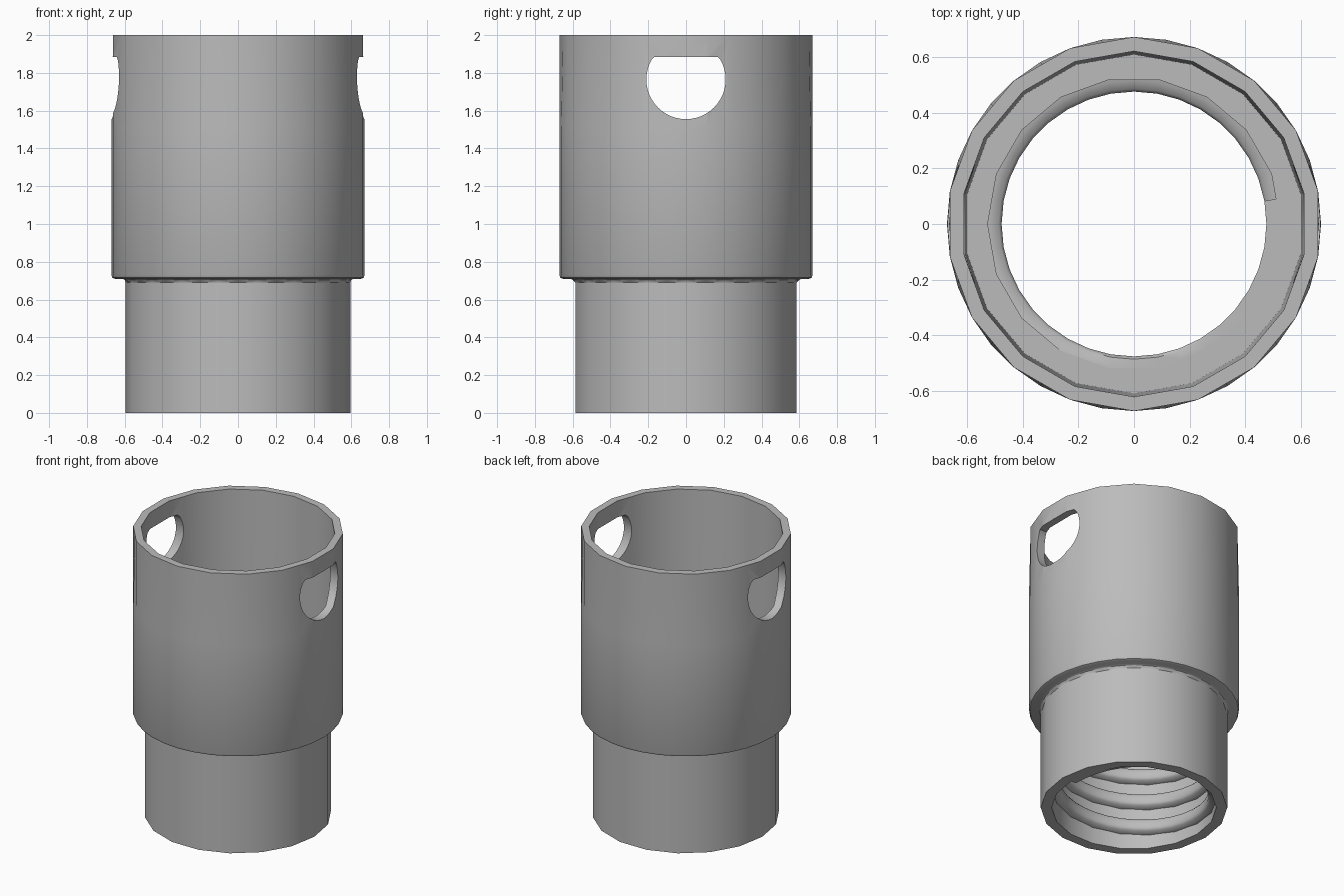
import bpy, bmesh
from math import cos, sin, pi, radians

cube = bpy.data.objects.get("Cube")
if cube:
    bpy.data.objects.remove(cube, do_unlink=True)

grey = bpy.data.materials.new("plain grey")
grey.use_nodes = True
grey.diffuse_color = (0.5, 0.5, 0.5, 1)
grey.node_tree.nodes["Principled BSDF"].inputs["Base Color"].default_value = (0.5, 0.5, 0.5, 1)

SEG = 36
FLOOR = 0.77


def finish(name, bm):
    bmesh.ops.remove_doubles(bm, verts=bm.verts, dist=1e-5)
    bmesh.ops.recalc_face_normals(bm, faces=bm.faces)
    mesh = bpy.data.meshes.new(name)
    bm.to_mesh(mesh)
    bm.free()
    obj = bpy.data.objects.new(name, mesh)
    bpy.context.collection.objects.link(obj)
    mesh.materials.append(grey)
    return obj


def activate(obj):
    bpy.ops.object.select_all(action='DESELECT')
    obj.select_set(True)
    bpy.context.view_layer.objects.active = obj


def bridge(bm, rings, closed):
    """Quads between successive rings of vertices."""
    count = len(rings) if closed else len(rings) - 1
    for i in range(count):
        a, b = rings[i], rings[(i + 1) % len(rings)]
        n = len(a)
        for j in range(n):
            k = (j + 1) % n
            bm.faces.new((a[j], a[k], b[k], b[j]))


# Body: closed wall section turned about z. The third value says which
# alternate vertices lie on flats (0 even, 1 odd, None for a round ring).
section = [
    (0.525, 0, 1), (0.595, 0, 1), (0.595, 0.69, 1), (0.600, 0.704, None),
    (0.612, 0.71, None), (0.652, 0.71, None), (0.665, 0.716, None),
    (0.671, 0.73, None), (0.671, 1.5, None), (0.671, 2, 0),
    (0.62, 2, 0), (0.608, FLOOR, 0), (0.525, FLOOR, 1),
]
bm = bmesh.new()
rings = []
for radius, z, flat in section:
    ring = []
    for j in range(SEG):
        r = radius * (cos(pi / 18) if flat is not None and j % 2 == flat else 1)
        a = radians(10 * j)
        ring.append(bm.verts.new((r * cos(a), r * sin(a), z)))
    rings.append(ring)
bridge(bm, rings, True)
bmesh.ops.triangulate(bm, faces=[f for f in bm.faces])
body = finish("socket_body", bm)

# Cross hole: round with a flat top, cut through both side walls
bm = bmesh.new()
ends = []
for x in (-1, 1):
    ends.append([bm.verts.new((x, 0.21 * cos(t), min(1.765 + 0.21 * sin(t), 1.885)))
                 for t in (2 * pi * j / 48 for j in range(48))])
bridge(bm, ends, False)
for end in ends:
    bm.faces.new(end)
cutter = finish("hole_cutter", bm)
cutter.hide_render = True

activate(body)
cut = body.modifiers.new("cross_hole", 'BOOLEAN')
cut.operation = 'DIFFERENCE'
cut.solver = 'EXACT'
cut.object = cutter
bpy.ops.object.modifier_apply(modifier=cut.name)
bpy.data.objects.remove(cutter, do_unlink=True)
bpy.ops.object.shade_smooth_by_angle(angle=radians(30))

# Internal thread: rounded ridge wound up the bore, trimmed flush at the floor
ridge = [(0.54, -0.055), (0.515, -0.05), (0.485, -0.04), (0.475, -0.025),
         (0.475, 0.025), (0.485, 0.04), (0.515, 0.05), (0.54, 0.055)]
PITCH = 0.185
bm = bmesh.new()
rings = []
for j in range(int(4.08 * SEG)):
    a = 2 * pi * j / SEG
    centre = 0.035 + PITCH * j / SEG
    rings.append([bm.verts.new((r * cos(a), r * sin(a),
                                max(0.002, min(centre + dz, FLOOR))))
                  for r, dz in ridge])
bridge(bm, rings, False)
bm.faces.new(rings[0])
bm.faces.new(rings[-1])
thread = finish("internal_thread", bm)
activate(thread)
bpy.ops.object.shade_smooth_by_angle(angle=radians(40))
